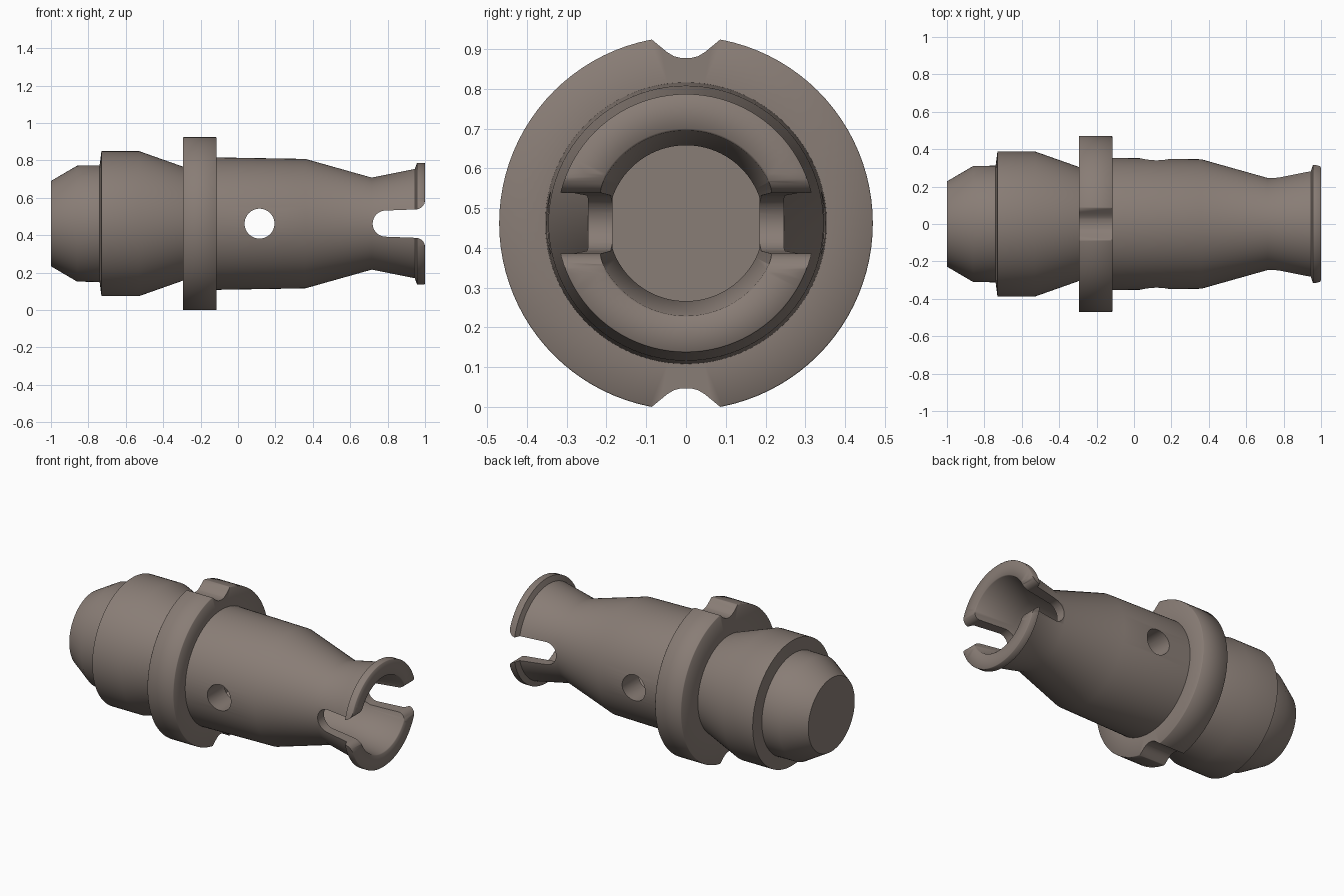
import bpy, bmesh, math
from mathutils import Vector

if "Cube" in bpy.data.objects:
    bpy.data.objects.remove(bpy.data.objects["Cube"])

ZC = 0.462   # height of the long axis
SEG = 96


def make_object(name, bm):
    bmesh.ops.recalc_face_normals(bm, faces=bm.faces)
    me = bpy.data.meshes.new(name)
    bm.to_mesh(me)
    bm.free()
    ob = bpy.data.objects.new(name, me)
    bpy.context.collection.objects.link(ob)
    return ob


def lathe(name, profile):
    """Revolve (x, radius) points about the long axis; radius 0 ends are closed."""
    bm = bmesh.new()
    rings = []
    for x, r in profile:
        n = 1 if r == 0 else SEG
        rings.append([bm.verts.new((x, r * math.cos(2 * math.pi * i / SEG),
                                    ZC + r * math.sin(2 * math.pi * i / SEG)))
                      for i in range(n)])
    for a, b in zip(rings, rings[1:]):
        for i in range(SEG):
            j = (i + 1) % SEG
            quad = [a[i % len(a)], a[j % len(a)], b[j % len(b)], b[i % len(b)]]
            bm.faces.new(list(dict.fromkeys(quad)))
    return make_object(name, bm)


def prism(name, points, direction):
    """Extrude a flat outline along a direction."""
    bm = bmesh.new()
    face = bm.faces.new([bm.verts.new(p) for p in points])
    new = bmesh.ops.extrude_face_region(bm, geom=[face])["geom"]
    verts = [v for v in new if isinstance(v, bmesh.types.BMVert)]
    bmesh.ops.translate(bm, verts=verts, vec=Vector(direction))
    if len(bm.faces) == len(points) + 1:      # put back the starting cap
        bm.faces.new([v for v in bm.verts if v not in verts])
    return make_object(name, bm)


def arc(cx, cz, r, a0, a1, n):
    return [(cx + r * math.cos(math.radians(a0 + (a1 - a0) * i / n)),
             cz + r * math.sin(math.radians(a0 + (a1 - a0) * i / n)))
            for i in range(n + 1)]


# Turned body: nose, collar, flange, tapered sleeve, flared lip, then the bore
body = lathe("fitting_body", [
    (-1, 0), (-1, 0.228), (-0.86, 0.31), (-0.74, 0.312), (-0.73, 0.388),
    (-0.53, 0.388), (-0.295, 0.305),
    (-0.295, 0.467), (-0.292, 0.47), (-0.118, 0.47), (-0.115, 0.467),
    (-0.115, 0.354), (0.36, 0.346), (0.715, 0.246), (0.945, 0.292),
    (0.957, 0.325), (0.997, 0.325), (1, 0.322),
    (1, 0.238), (0.995, 0.233), (0.74, 0.196), (-0.12, 0.196), (-0.12, 0)])

# Flattened sides of the deep bore
for v in body.data.vertices:
    if v.co.x > -0.2 and math.hypot(v.co.y, v.co.z - ZC) < 0.2:
        v.co.y = max(-0.185, min(0.185, v.co.y))

# Mouth slot with rounded end and flared opening
upper = arc(0.79, 0, 0.07, 180, 90, 12) + arc(0.95, 0.126, 0.05, 270, 360, 8) + [(1.1, 0.126)]
outline = upper + [(x, -z) for x, z in reversed(upper[1:])]
cutters = [prism("slot_cutter", [(x, -0.6, ZC + z) for x, z in outline], (0, 1.2, 0))]

# Cross hole through both walls
cutters.append(prism("cross_hole_cutter",
                     [(x, -0.6, ZC + z) for x, z in arc(0.115, 0, 0.08, 0, 352.5, 47)],
                     (0, 1.2, 0)))

# Soft notches on the top and bottom of the flange
half = [(0.012, 0.4155), (0.03, 0.420), (0.047, 0.430),
        (0.063, 0.443), (0.086, 0.462), (0.12, 0.49)]
notch = [(-y, r) for y, r in reversed(half)] + half
for side, label in ((1, "top"), (-1, "bottom")):
    cutters.append(prism(label + "_notch_cutter",
                         [(-0.33, y, ZC + side * r) for y, r in notch], (0.25, 0, 0)))

bpy.context.view_layer.objects.active = body
for c in cutters:
    c.hide_render = True
    mod = body.modifiers.new(c.name, "BOOLEAN")
    mod.operation = "DIFFERENCE"
    mod.solver = "EXACT"
    mod.object = c
    bpy.ops.object.modifier_apply(modifier=mod.name)
    bpy.data.objects.remove(c)

# Dark warm brown-grey finish
mat = bpy.data.materials.new("dark_finish")
mat.diffuse_color = (0.25, 0.205, 0.18, 1)
mat.use_nodes = True
mat.node_tree.nodes["Principled BSDF"].inputs["Base Color"].default_value = mat.diffuse_color
body.data.materials.clear()
body.data.materials.append(mat)

bpy.ops.object.select_all(action="DESELECT")
body.select_set(True)
bpy.ops.object.shade_smooth_by_angle(angle=math.radians(50))
